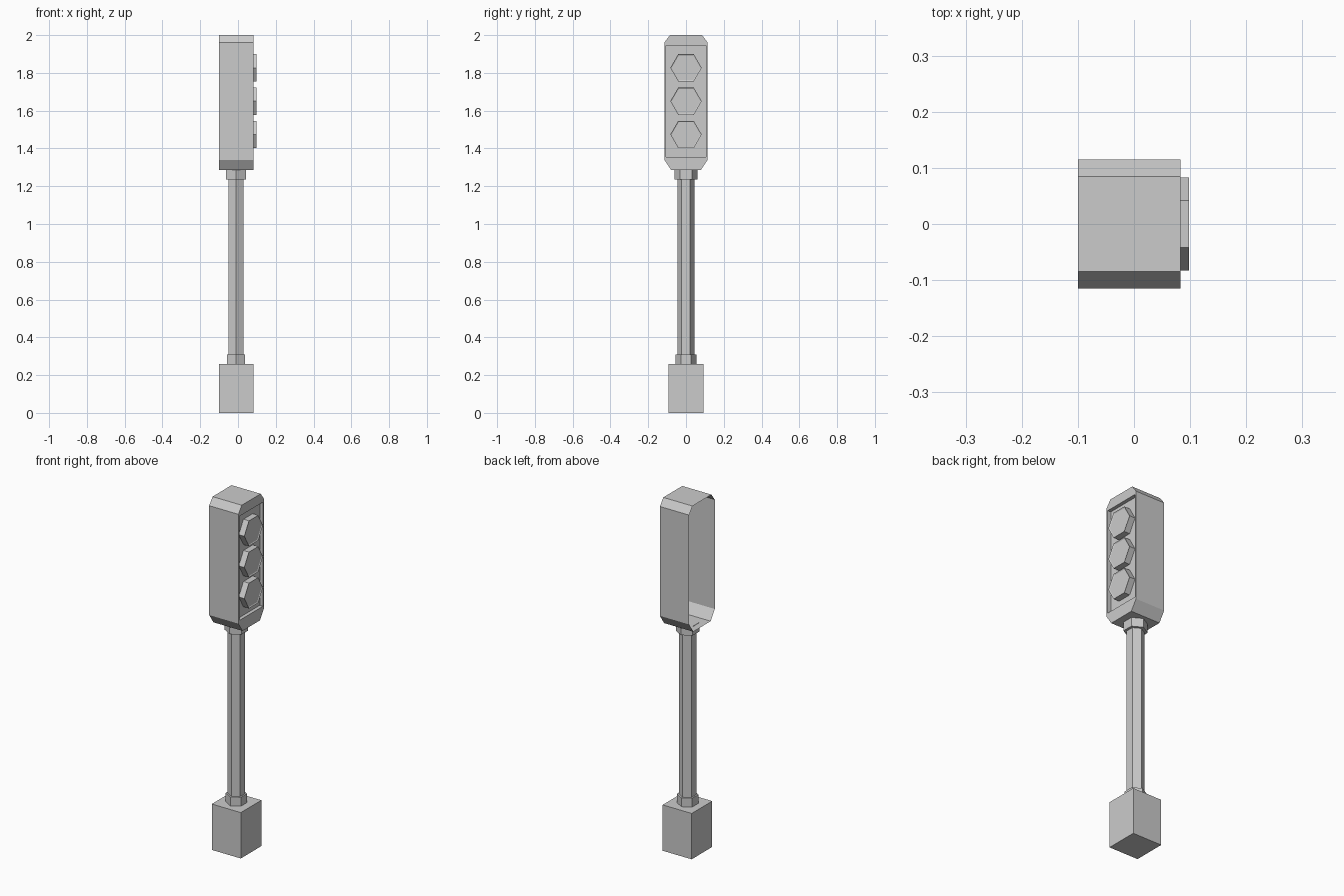
import bpy
import bmesh
from math import pi
from mathutils import Matrix

cube = bpy.data.objects.get("Cube")
if cube:
    bpy.data.objects.remove(cube)

grey = bpy.data.materials.new("light_grey")
grey.use_nodes = True
colour = (0.6, 0.6, 0.6, 1)
grey.diffuse_color = colour
grey.node_tree.nodes["Principled BSDF"].inputs["Base Color"].default_value = colour


def finish(name, bm):
    mesh = bpy.data.meshes.new(name)
    bm.to_mesh(mesh)
    bm.free()
    mesh.materials.append(grey)
    obj = bpy.data.objects.new(name, mesh)
    bpy.context.collection.objects.link(obj)
    return obj


def hex_post(name, radius, low, high, x=-0.01):
    """Upright six-sided prism with corners toward front and back."""
    bm = bmesh.new()
    place = Matrix.Translation((x, 0, (low + high) / 2)) @ Matrix.Rotation(pi / 2, 4, "Z")
    bmesh.ops.create_cone(bm, cap_ends=True, segments=6, radius1=radius,
                          radius2=radius, depth=high - low, matrix=place)
    # Corners must lie on the y axis
    far = max(bm.verts, key=lambda v: v.co.y)
    if abs(far.co.x - x) > 0.001:
        bmesh.ops.rotate(bm, verts=bm.verts, cent=(x, 0, 0),
                         matrix=Matrix.Rotation(pi / 6, 3, "Z"))
    return finish(name, bm)


def lamp(name, z, radius=0.083, back=0.06, tip=0.098):
    """Six-sided lamp with a thin raised rim, pointing along +x."""
    bm = bmesh.new()
    place = Matrix.Translation(((back + tip) / 2, 0, z)) @ Matrix.Rotation(pi / 2, 4, "Y")
    bmesh.ops.create_cone(bm, cap_ends=True, segments=6, radius1=radius,
                          radius2=radius, depth=tip - back, matrix=place)
    far = max(bm.verts, key=lambda v: v.co.y)
    if abs(far.co.z - z) > 0.001:
        bmesh.ops.rotate(bm, verts=bm.verts, cent=(0, 0, z),
                         matrix=Matrix.Rotation(pi / 6, 3, "X"))
    face = max(bm.faces, key=lambda f: f.calc_center_median().x)
    bmesh.ops.inset_region(bm, faces=[face], thickness=0.007, depth=0)
    bmesh.ops.translate(bm, verts=face.verts, vec=(-0.004, 0, 0))
    return finish(name, bm)


# Base block
bm = bmesh.new()
bmesh.ops.create_cube(bm, size=1, matrix=Matrix.Translation((-0.009, 0, 0.13))
                      @ Matrix.Diagonal((0.182, 0.184, 0.26, 1)))
finish("base_block", bm)

# Pole and collars
hex_post("lower_collar", 0.055, 0.26, 0.31)
hex_post("pole", 0.045, 0.26, 1.285)
hex_post("upper_collar", 0.061, 1.235, 1.287)

# Signal housing: chamfered shell, open at the rear, with a recessed face
half = [(0.078, 1.285), (0.115, 1.34), (0.115, 1.96), (0.085, 2.0)]
outline = half + [(-y, z) for y, z in reversed(half)]
bm = bmesh.new()
rear = [bm.verts.new((-0.1, y, z)) for y, z in outline]
front = [bm.verts.new((0.083, y, z)) for y, z in outline]
for i in range(len(outline)):
    j = (i + 1) % len(outline)
    bm.faces.new((rear[i], rear[j], front[j], front[i]))

corners = [(0.105, 1.355), (0.105, 1.945), (-0.105, 1.945), (-0.105, 1.355)]
rim = [bm.verts.new((0.083, y, z)) for y, z in corners]
deep = [bm.verts.new((0.063, y, z)) for y, z in corners]
for i in range(4):
    j = (i + 1) % 4
    # Frame strip along each side, then the wall of the recess
    a = [1, 2, 5, 6][i]
    b = [2, 5, 6, 1][i]
    if i == 1:
        bm.faces.new((front[2], front[3], front[4], front[5], rim[j], rim[i]))
    elif i == 3:
        bm.faces.new((front[6], front[7], front[0], front[1], rim[j], rim[i]))
    else:
        bm.faces.new((front[a], front[b], rim[j], rim[i]))
    bm.faces.new((rim[i], rim[j], deep[j], deep[i]))
bm.faces.new(deep)
bmesh.ops.recalc_face_normals(bm, faces=bm.faces)
finish("signal_housing", bm)

# Three lamps
for name, z in (("top_lamp", 1.827), ("middle_lamp", 1.65), ("bottom_lamp", 1.474)):
    lamp(name, z)
